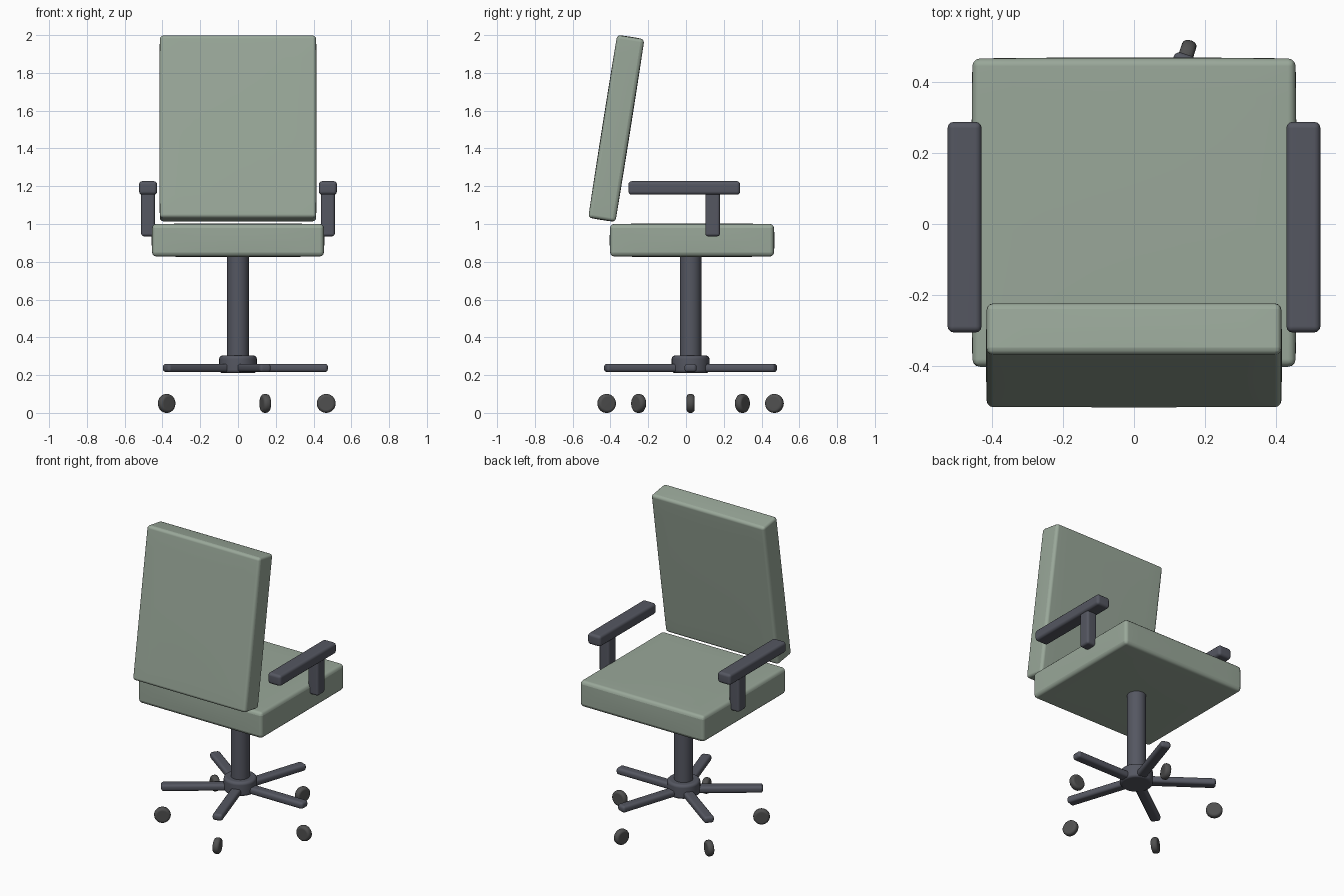
import bpy, bmesh
from math import radians, cos, sin
from mathutils import Matrix, Vector

if "Cube" in bpy.data.objects:
    bpy.data.objects.remove(bpy.data.objects["Cube"])

CY = 0.024  # depth of the column axis


def material(name, rgb):
    m = bpy.data.materials.new(name)
    m.diffuse_color = (*rgb, 1)
    m.use_nodes = True
    m.node_tree.nodes["Principled BSDF"].inputs["Base Color"].default_value = m.diffuse_color
    return m


FABRIC = material("green_fabric", (0.32, 0.39, 0.32))
METAL = material("dark_metal", (0.09, 0.095, 0.12))
RUBBER = material("dark_rubber", (0.08, 0.08, 0.08))


def finish(name, bm, matrix, mat, bevel, segments=3):
    mesh = bpy.data.meshes.new(name)
    bm.to_mesh(mesh)
    bm.free()
    obj = bpy.data.objects.new(name, mesh)
    bpy.context.collection.objects.link(obj)
    obj.matrix_world = matrix
    mesh.materials.append(mat)
    mod = obj.modifiers.new("Rounded", 'BEVEL')
    mod.width, mod.segments = bevel, segments
    mod.limit_method, mod.angle_limit = 'ANGLE', radians(40)
    for p in mesh.polygons:
        p.use_smooth = True
    obj.modifiers.new("Normals", 'WEIGHTED_NORMAL').keep_sharp = True
    return obj


def box(name, size, matrix, mat, bevel, puff=0):
    bm = bmesh.new()
    bmesh.ops.create_cube(bm, size=1)
    if puff:
        # gently crowned cushion faces
        bmesh.ops.subdivide_edges(bm, edges=bm.edges[:], cuts=7, use_grid_fill=True)
    for v in bm.verts:
        n = v.co * 2
        v.co *= Vector(size)
        if puff:
            for a in range(3):
                b, c = (a + 1) % 3, (a + 2) % 3
                if abs(n[a]) > 0.99:
                    v.co[a] += puff * n[a] * (1 - n[b] ** 2) * (1 - n[c] ** 2)
    return finish(name, bm, matrix, mat, bevel)


def cylinder(name, radius, depth, matrix, mat, bevel, sides=32):
    bm = bmesh.new()
    bmesh.ops.create_cone(bm, cap_ends=True, segments=sides, radius1=radius,
                          radius2=radius, depth=depth)
    return finish(name, bm, matrix, mat, bevel)


T = Matrix.Translation

# Cushions
box("seat", (0.908, 0.866, 0.172), T((0, 0.032, 0.914)), FABRIC, 0.022, 0.003)
box("backrest", (0.828, 0.146, 0.978),
    T((0, -0.369, 1.506)) @ Matrix.Rotation(radians(-9), 4, 'X'), FABRIC, 0.02, 0.002)

# Armrests and their posts
for side, s in (("left", -1), ("right", 1)):
    box(side + "_armrest", (0.096, 0.592, 0.072), T((s * 0.476, -0.009, 1.191)), METAL, 0.018)
    box(side + "_armrest_post", (0.074, 0.078, 0.245), T((s * 0.476, 0.141, 1.057)), METAL, 0.015)

# Column and hub
cylinder("column", 0.057, 0.60, T((0, CY, 0.56)), METAL, 0.006)
cylinder("hub", 0.1, 0.094, T((0, CY, 0.257)), METAL, 0.018)

# Five-star base with floating casters
for i in range(5):
    turn = T((0, CY, 0)) @ Matrix.Rotation(radians(72 * i), 4, 'Z')
    box(f"base_leg_{i + 1}", (0.445, 0.064, 0.044), turn @ T((0.2535, 0, 0.238)), METAL, 0.016)
    cylinder(f"caster_{i + 1}", 0.05, 0.042,
             turn @ T((0.467, 0, 0.05)) @ Matrix.Rotation(radians(90), 4, 'X'),
             RUBBER, 0.016)
